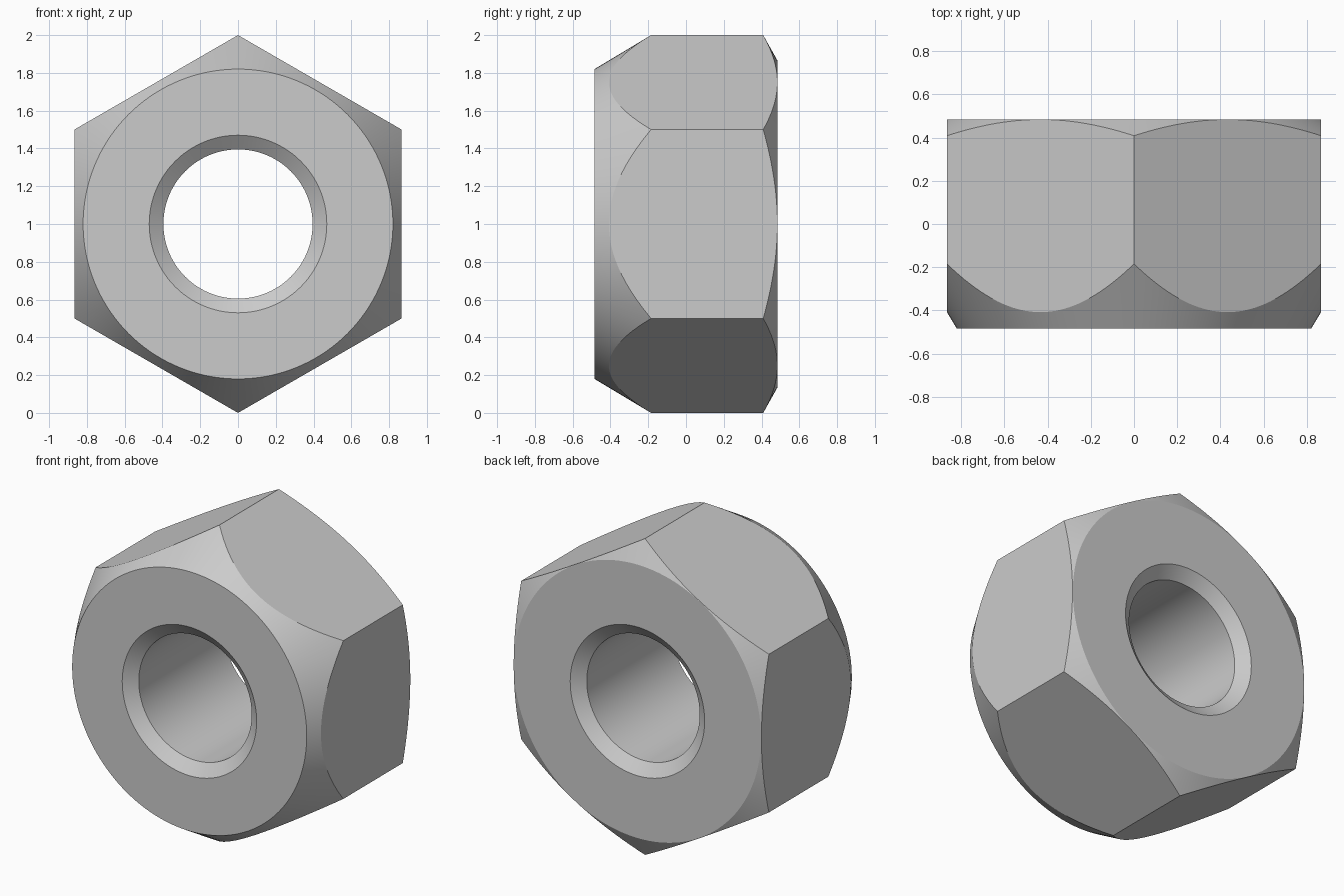
import bpy
import bmesh
import math

if "Cube" in bpy.data.objects:
    bpy.data.objects.remove(bpy.data.objects["Cube"], do_unlink=True)

SEGMENTS = 144           # divisible by 12: points on every corner and flat middle
APOTHEM = math.cos(math.pi / 6)
HALF = 0.485             # half thickness
FRONT_R, BACK_R = 0.82, 0.864
FRONT_SLOPE, BACK_SLOPE = 1.667, 0.56
HOLE_R, SINK_R, SINK_DEPTH = 0.395, 0.47, 0.058


def hex_radius(angle):
    """Distance from the axis to the hexagon outline, with a corner at angle 0."""
    return APOTHEM / math.cos(angle % (math.pi / 3) - math.pi / 6)


def section(angle):
    """Closed (radius, y) section of the nut at one angle."""
    r = hex_radius(angle)
    return [
        (SINK_R, -HALF),
        (FRONT_R, -HALF),
        (r, -HALF + (r - FRONT_R) * FRONT_SLOPE),
        (r, HALF - (r - BACK_R) * BACK_SLOPE),
        (BACK_R, HALF),
        (SINK_R, HALF),
        (HOLE_R, HALF - SINK_DEPTH),
        (HOLE_R, -HALF + SINK_DEPTH),
    ]


# Sweep the section round the axis: chamfered hexagon with a countersunk hole
bm = bmesh.new()
rings = []
for i in range(SEGMENTS):
    a = math.tau * i / SEGMENTS
    rings.append([bm.verts.new((r * math.sin(a), y, 1 + r * math.cos(a)))
                  for r, y in section(a)])
for i, ring in enumerate(rings):
    following = rings[(i + 1) % SEGMENTS]
    for j in range(len(ring)):
        k = (j + 1) % len(ring)
        bm.faces.new((ring[j], ring[k], following[k], following[j]))
bmesh.ops.recalc_face_normals(bm, faces=bm.faces)

mesh = bpy.data.meshes.new("hex_nut")
bm.to_mesh(mesh)
bm.free()
nut = bpy.data.objects.new("hex_nut", mesh)
bpy.context.collection.objects.link(nut)

# Plain grey metal
grey = bpy.data.materials.new("light_grey")
grey.use_nodes = True
colour = (0.6, 0.6, 0.6, 1)
grey.diffuse_color = colour
grey.node_tree.nodes["Principled BSDF"].inputs["Base Color"].default_value = colour
mesh.materials.append(grey)

# Smooth round surfaces, crisp edges
bpy.ops.object.select_all(action="DESELECT")
nut.select_set(True)
bpy.context.view_layer.objects.active = nut
bpy.ops.object.shade_smooth_by_angle(angle=math.radians(20))
